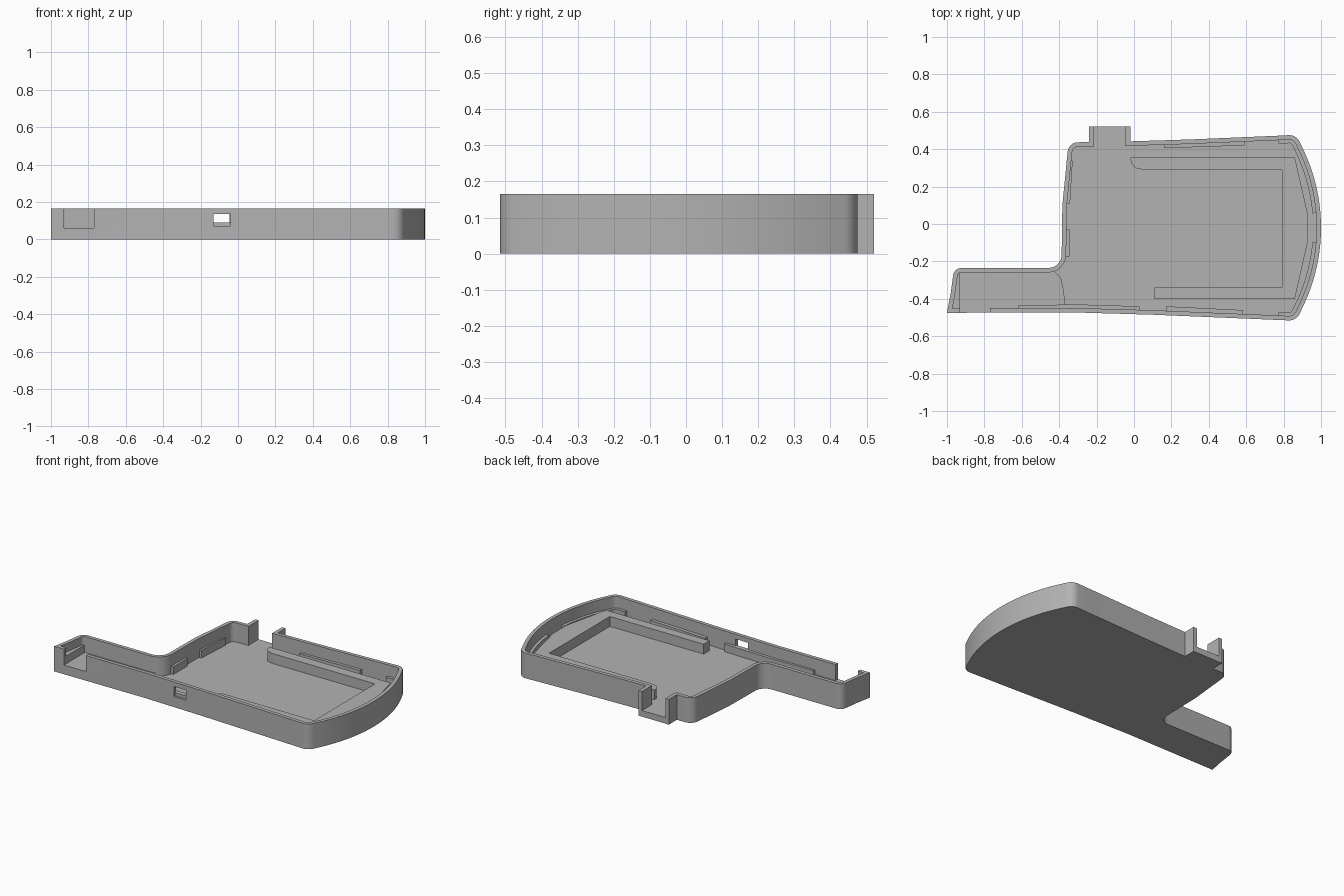
import bpy, bmesh, math
from mathutils import Vector

cube = bpy.data.objects.get("Cube")
if cube:
    bpy.data.objects.remove(cube, do_unlink=True)

GREY = 0.45
mat = bpy.data.materials.new("matte grey plastic")
mat.use_nodes = True
mat.diffuse_color = (GREY, GREY, GREY, 1)
mat.node_tree.nodes["Principled BSDF"].inputs["Base Color"].default_value = (GREY, GREY, GREY, 1)

HEIGHT, FLOOR, ARM_FLOOR, CLIP_TOP, WALL = 0.165, 0.04, 0.06, 0.09, 0.024


def rounded(corners, steps=6):
    """Closed outline from (x, y, radius) corners."""
    out = []
    n = len(corners)
    for i, (x, y, r) in enumerate(corners):
        p = Vector((x, y))
        if r == 0:
            out.append(p)
            continue
        a = (Vector(corners[i - 1][:2]) - p).normalized()
        b = (Vector(corners[(i + 1) % n][:2]) - p).normalized()
        half = a.angle(b) / 2
        centre = p + (a + b).normalized() * r / math.sin(half)
        start = p + a * r / math.tan(half) - centre
        end = p + b * r / math.tan(half) - centre
        for k in range(steps + 1):
            d = start.slerp(end, k / steps) if hasattr(start, "slerp") else start.lerp(end, k / steps)
            out.append(centre + d.normalized() * r)
    return out


def inset(points, d):
    """Move a counter-clockwise outline inwards by d."""
    out = []
    for i, p in enumerate(points):
        a = (p - points[i - 1]).normalized()
        b = (points[(i + 1) % len(points)] - p).normalized()
        na, nb = Vector((-a.y, a.x)), Vector((-b.y, b.x))
        out.append(p + (na + nb) * d / (1 + na.dot(nb)))
    return out


def prism(name, points, z0, z1):
    bm = bmesh.new()
    face = bm.faces.new([bm.verts.new((p[0], p[1], z0)) for p in points])
    ext = bmesh.ops.extrude_face_region(bm, geom=[face])
    for v in ext["geom"]:
        if isinstance(v, bmesh.types.BMVert):
            v.co.z = z1
    bmesh.ops.recalc_face_normals(bm, faces=bm.faces)
    mesh = bpy.data.meshes.new(name)
    bm.to_mesh(mesh)
    bm.free()
    mesh.materials.append(mat)
    obj = bpy.data.objects.new(name, mesh)
    bpy.context.collection.objects.link(obj)
    return obj


def box(name, x0, x1, y0, y1, z0, z1):
    return prism(name, [(x0, y0), (x1, y0), (x1, y1), (x0, y1)], z0, z1)


def combine(obj, tool, operation):
    mod = obj.modifiers.new("cut", "BOOLEAN")
    mod.operation, mod.solver, mod.object = operation, "EXACT", tool
    bpy.context.view_layer.update()
    deps = bpy.context.evaluated_depsgraph_get()
    mesh = bpy.data.meshes.new_from_object(obj.evaluated_get(deps))
    obj.modifiers.clear()
    obj.data = mesh
    bpy.data.objects.remove(tool, do_unlink=True)


# Outline of the case: arm on the right, bowed end on the left
R, CY = 0.97, -0.02
bow = []
for k in range(25):
    t = math.radians(-28.5 + 57 * k / 24)
    bow.append((1 - R + R * math.cos(t), CY + R * math.sin(t), 0))
bow[0] = (0.868, -0.517, 0.06)
bow[-1] = (0.868, 0.477, 0.06)
outline = rounded(
    [(-1, -0.475, 0), (-0.35, -0.472, 0), (0.1, -0.485, 0), (0.77, -0.513, 0)] + bow +
    [(0.77, 0.472, 0), (0.3, 0.452, 0), (-0.02, 0.442, 0), (-0.35, 0.436, 0.055),
     (-0.383, 0.1, 0), (-0.388, -0.235, 0.07), (-0.962, -0.235, 0.045), (-0.98, -0.37, 0)])

# Hollow shell with rear port, side notch and front window
shell = prism("case_shell", outline, 0, HEIGHT)
combine(shell, box("port", -0.24, -0.02, 0.40, 0.52, 0, HEIGHT), "UNION")
for cutter in (
    prism("cavity", inset(outline, WALL), FLOOR, 0.3),
    box("port_gap", -0.215, -0.045, 0.38, 0.6, FLOOR, 0.3),
    box("notch", -0.93, -0.77, -0.6, -0.44, ARM_FLOOR, 0.3),
    box("window", -0.13, -0.04, -0.6, -0.44, 0.07, 0.135),
):
    combine(shell, cutter, "DIFFERENCE")

# Raised arm floor and the ledge at its end
prism("arm_floor", [(-0.98, -0.462), (-0.365, -0.462), (-0.375, -0.36), (-0.39, -0.29),
                    (-0.43, -0.248), (-0.945, -0.248)], 0.02, ARM_FLOOR)
prism("arm_end_ledge", [(-0.98, -0.462), (-0.93, -0.462), (-0.93, -0.248), (-0.945, -0.248)], 0.03, 0.11)

# Raised three-sided cradle
prism("cradle", [(-0.02, 0.355), (-0.015, 0.325), (0.005, 0.3), (0.05, 0.29), (0.79, 0.29),
                 (0.79, -0.34), (0.11, -0.34), (0.11, -0.40), (0.86, -0.40),
                 (0.93, -0.09), (0.93, 0.05), (0.86, 0.355)], 0.03, 0.105)

# Support ribs along the walls
prism("back_rib", [(0.16, 0.405), (0.59, 0.42), (0.59, 0.45), (0.16, 0.435)], 0.03, CLIP_TOP)
prism("front_rib", [(0.17, -0.475), (0.58, -0.492), (0.58, -0.46), (0.17, -0.44)], 0.03, CLIP_TOP)
prism("long_front_rib", [(-0.62, -0.462), (0.03, -0.468), (0.03, -0.44), (-0.3, -0.43),
                         (-0.62, -0.435)], 0.03, CLIP_TOP)
prism("upper_side_rib", [(-0.37, 0.11), (-0.342, 0.11), (-0.328, 0.34), (-0.35, 0.34)], 0.03, CLIP_TOP)
box("lower_side_rib", -0.375, -0.346, -0.175, -0.03, 0.03, CLIP_TOP)

# Curved lips inside the bowed end
outer, inner = inset(outline, 0.012), inset(outline, 0.043)
for name, side in (("back_end_lip", 1), ("front_end_lip", -1)):
    ids = [i for i, p in enumerate(outline) if p.x > 0.76 and side * (p.y - CY) > 0.06]
    prism(name, [outer[i] for i in ids] + [inner[i] for i in reversed(ids)], 0.03, CLIP_TOP)

# Smooth the curved walls, keep edges crisp
bpy.ops.object.select_all(action="DESELECT")
shell.select_set(True)
bpy.context.view_layer.objects.active = shell
bpy.ops.object.shade_smooth_by_angle(angle=math.radians(25))
